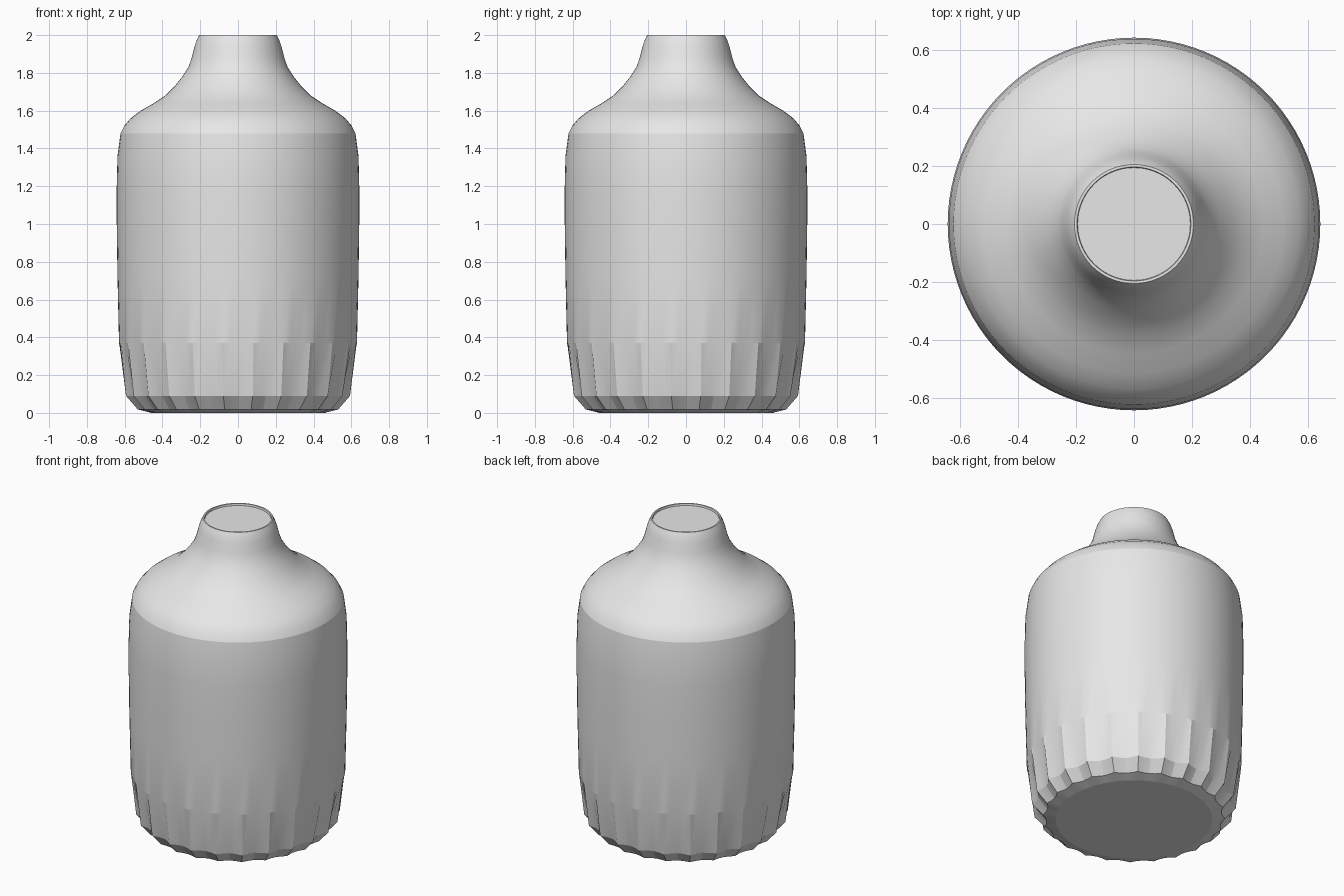
import bpy, bmesh, math

if "Cube" in bpy.data.objects:
    bpy.data.objects.remove(bpy.data.objects["Cube"])

SEG = 96
FLUTES = 24

grey = bpy.data.materials.new("light_grey")
grey.diffuse_color = (0.8, 0.8, 0.8, 1)
grey.use_nodes = True
grey.node_tree.nodes["Principled BSDF"].inputs["Base Color"].default_value = grey.diffuse_color


def lathe(name, profile):
    """Revolve (radius, height, flute depth) rings; close both ends."""
    bm = bmesh.new()
    rings = []
    for r, z, depth in profile:
        ring = []
        for i in range(SEG):
            a = 2 * math.pi * i / SEG
            # scalloped radius: grooves meet in ridges around the foot
            rr = r - depth * abs(math.cos(a * FLUTES / 2))
            ring.append(bm.verts.new((rr * math.cos(a), rr * math.sin(a), z)))
        rings.append(ring)
    for lo, hi in zip(rings, rings[1:]):
        for i in range(SEG):
            j = (i + 1) % SEG
            bm.faces.new((lo[i], lo[j], hi[j], hi[i]))
    bm.faces.new(rings[0][::-1])
    bm.faces.new(rings[-1])
    bmesh.ops.recalc_face_normals(bm, faces=bm.faces[:])
    mesh = bpy.data.meshes.new(name)
    bm.to_mesh(mesh)
    bm.free()
    mesh.materials.append(grey)
    ob = bpy.data.objects.new(name, mesh)
    bpy.context.collection.objects.link(ob)
    bpy.ops.object.select_all(action='DESELECT')
    ob.select_set(True)
    bpy.context.view_layer.objects.active = ob
    bpy.ops.object.shade_smooth_by_angle(angle=math.radians(14))
    return ob


# Bottle: flat base, fluted foot, straight body, shoulder, neck, shallow recessed mouth
lathe("bottle", [
    (0.46, 0.0, 0.0), (0.535, 0.018, 0.02), (0.598, 0.09, 0.03),
    (0.630, 0.37, 0.0), (0.638, 0.72, 0.0), (0.642, 1.0, 0.0),
    (0.642, 1.2, 0.0), (0.638, 1.36, 0.0), (0.622, 1.48, 0.0),
    (0.602, 1.52, 0.0), (0.568, 1.56, 0.0), (0.515, 1.60, 0.0),
    (0.445, 1.64, 0.0), (0.385, 1.68, 0.0), (0.335, 1.73, 0.0),
    (0.295, 1.78, 0.0), (0.263, 1.83, 0.0), (0.245, 1.88, 0.0),
    (0.230, 1.94, 0.0), (0.218, 1.975, 0.0), (0.205, 2.0, 0.0),
    (0.196, 2.0, 0.0), (0.194, 1.988, 0.0),
])
